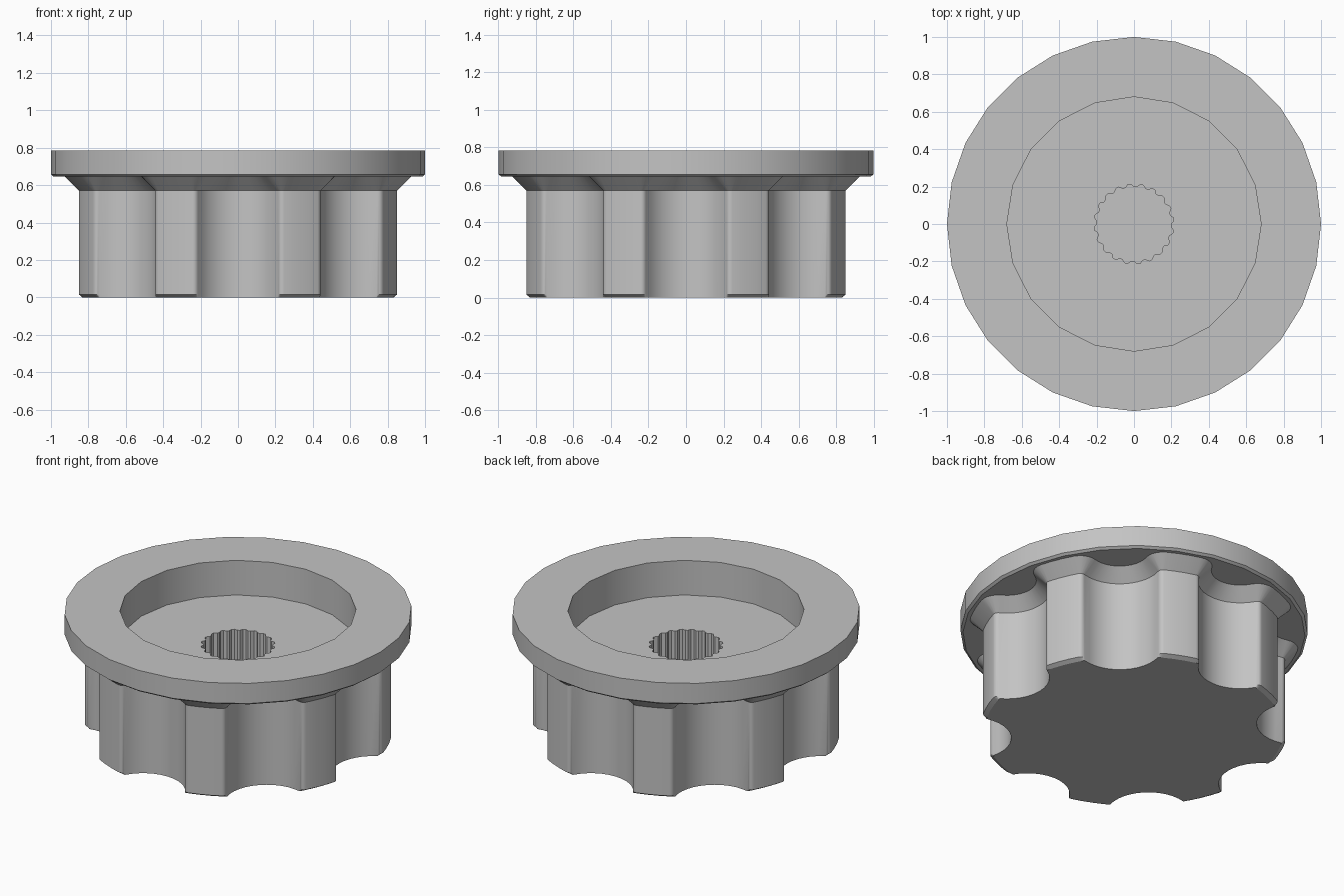
import bpy, bmesh
from math import acos, atan2, cos, sin, pi, radians

cube = bpy.data.objects.get("Cube")
if cube:
    bpy.data.objects.remove(cube, do_unlink=True)

grey = bpy.data.materials.new("grey_plastic")
grey.use_nodes = True
colour = (0.55, 0.55, 0.55, 1)
grey.diffuse_color = colour
grey.node_tree.nodes["Principled BSDF"].inputs["Base Color"].default_value = colour


def loft(name, sections):
    """Capped solid through (z, outline) sections with equal point counts."""
    bm = bmesh.new()
    rings = [[bm.verts.new((x, y, z)) for x, y in pts] for z, pts in sections]
    n = len(rings[0])
    for low, high in zip(rings, rings[1:]):
        for i in range(n):
            j = (i + 1) % n
            bm.faces.new((low[i], low[j], high[j], high[i]))
    bm.faces.new(rings[0][::-1])
    bm.faces.new(rings[-1])
    mesh = bpy.data.meshes.new(name)
    bm.to_mesh(mesh)
    bm.free()
    obj = bpy.data.objects.new(name, mesh)
    mesh.materials.append(grey)
    bpy.context.collection.objects.link(obj)
    return obj


def circle(r, n):
    return [(r * cos(2 * pi * i / n), r * sin(2 * pi * i / n)) for i in range(n)]


def arc(cx, cy, r, start, end, n):
    steps = [start + (end - start) * i / n for i in range(n + 1)]
    return [(cx + r * cos(t), cy + r * sin(t)) for t in steps]


def fluted(grow=0, limit=2):
    """Eight-lobed outline: concave flutes blended into lobes by fillets."""
    centre, flute, fillet, lobe = 0.953, 0.243, 0.03, 0.885
    inner, reach = lobe - fillet, flute + fillet
    a = acos((inner**2 + centre**2 - reach**2) / (2 * inner * centre))
    px, py = inner * cos(a), inner * sin(a)
    d = atan2(py, centre - px)
    sector = arc(px, -py, fillet + grow, -a, d, 5)
    sector += arc(centre, 0, flute - grow, pi + d, pi - d, 12)[1:-1]
    sector += arc(px, py, fillet + grow, -d, a, 5)
    sector += arc(0, 0, lobe + grow, a, pi / 4 - a, 3)[1:-1]
    pts = []
    for k in range(8):
        c, s = cos(k * pi / 4), sin(k * pi / 4)
        for x, y in sector:
            m = min(1, limit / (x * x + y * y) ** 0.5)
            pts.append((m * (x * c - y * s), m * (x * s + y * c)))
    return pts


def combine(target, tool, operation):
    mod = target.modifiers.new(tool.name, "BOOLEAN")
    mod.object, mod.operation, mod.solver = tool, operation, "EXACT"
    bpy.context.view_layer.objects.active = target
    bpy.ops.object.modifier_apply(modifier=mod.name)
    bpy.data.objects.remove(tool, do_unlink=True)


# Fluted grip with chamfered lobes below and a flare under the flange
knob = loft("fluted_knob", [
    (0, fluted(limit=0.86)), (0.015, fluted()), (0.57, fluted()),
    (0.645, fluted(0.075)), (0.70, fluted(0.075))])

# Round flange with a small lower bevel
flange = loft("flange", [(0.645, circle(0.985, 28)), (0.657, circle(1, 28)),
                         (0.785, circle(1, 28))])
combine(knob, flange, "UNION")

# Wide recess in the top
recess = loft("recess_cutter", [(0.565, circle(0.68, 20)), (0.9, circle(0.68, 20))])
combine(knob, recess, "DIFFERENCE")

# Splined shaft hole
teeth = 20
spline = []
for i in range(teeth * 4):
    r = (0.198, 0.213, 0.213, 0.198)[i % 4]
    t = 2 * pi * i / (teeth * 4)
    spline.append((r * cos(t), r * sin(t)))
hole = loft("hole_cutter", [(0.15, spline), (0.7, spline)])
combine(knob, hole, "DIFFERENCE")

bpy.ops.object.select_all(action="DESELECT")
knob.select_set(True)
bpy.context.view_layer.objects.active = knob
bpy.ops.object.shade_smooth_by_angle(angle=radians(30))
